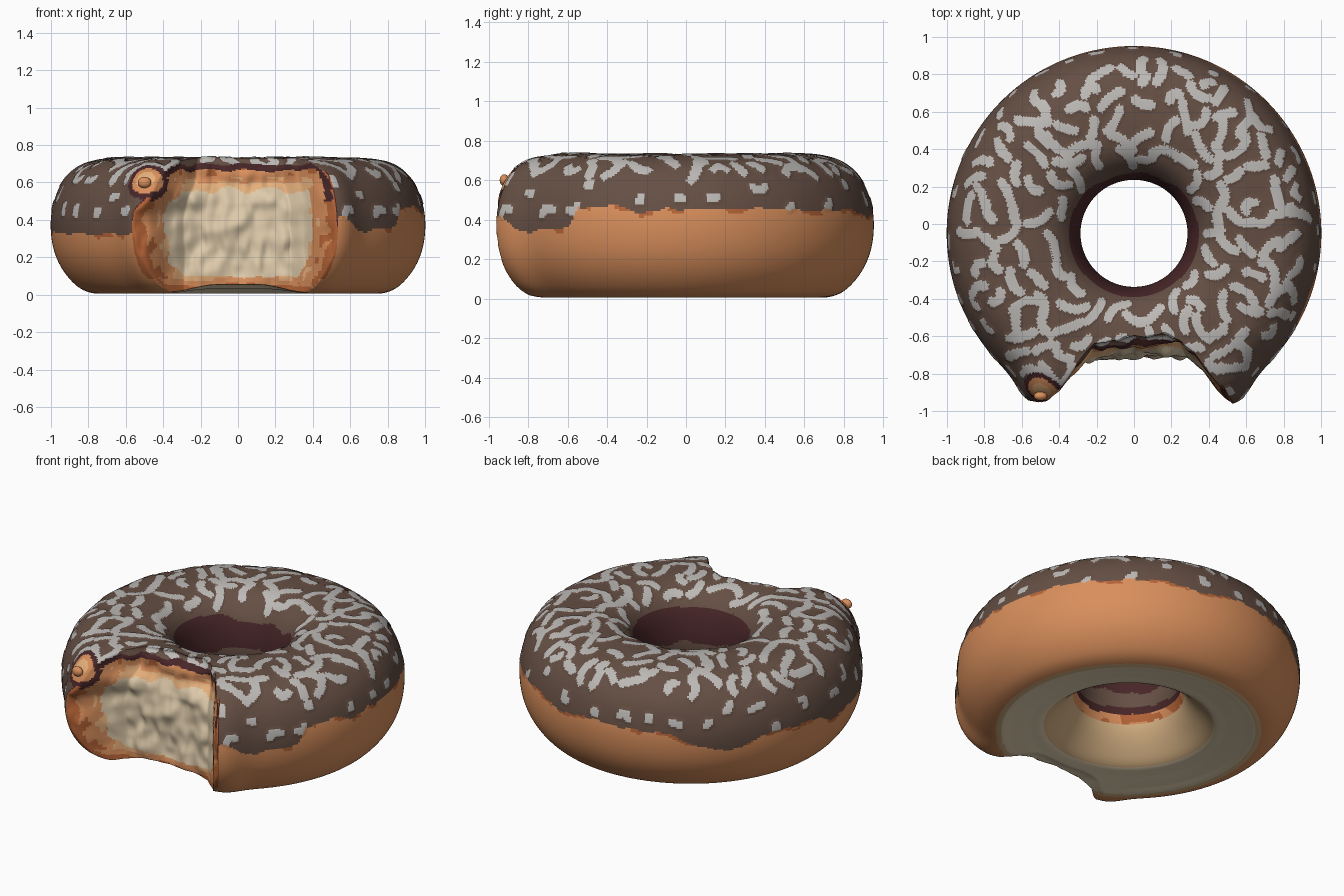
import bpy, bmesh, math, random
from mathutils import Vector, noise, kdtree

if "Cube" in bpy.data.objects:
    bpy.data.objects.remove(bpy.data.objects["Cube"])

random.seed(4)


def lin(c):
    c /= 255
    return c / 12.92 if c <= 0.04045 else ((c + 0.055) / 1.055) ** 2.4


PALETTE = [("chocolate", (101, 79, 68)), ("sprinkle grey", (188, 185, 182)),
           ("dark chocolate", (72, 38, 40)), ("golden crust", (217, 143, 92)),
           ("dark crust", (182, 100, 55)), ("light crust", (238, 182, 128)),
           ("cream crumb", (222, 202, 170)), ("pale base", (230, 212, 180)),
           ("tan inner base", (214, 178, 132))]
CHOC, SPRINKLE, DARK, CRUST, DCRUST, LCRUST, CREAM, BASE, TAN = range(9)


def interp(pts, x):
    if x <= pts[0][0]:
        return pts[0][1]
    for (x0, y0), (x1, y1) in zip(pts, pts[1:]):
        if x <= x1:
            return y0 + (y1 - y0) * (x - x0) / (x1 - x0)
    return pts[-1][1]


def smooth(t):
    t = max(0.0, min(1.0, t))
    return t * t * (3 - 2 * t)


# Ring cross-section (radius, height), smoothed and evenly resampled
CTRL = [(1.0, .33), (.995, .45), (.957, .57), (.888, .66), (.785, .713), (.62, .732), (.49, .722),
        (.4, .682), (.335, .605), (.3, .51), (.286, .4), (.3, .3), (.34, .2), (.41, .11),
        (.49, .045), (.58, .03), (.68, .015), (.76, .006), (.847, .036), (.925, .115), (.977, .215)]


def closed_profile(ctrl, count):
    n, dense = len(ctrl), []
    for i in range(n):
        p = [Vector(ctrl[(i + j) % n]) for j in (-1, 0, 1, 2)]
        for s in range(20):
            t = s / 20
            dense.append(0.5 * (2 * p[1] + (p[2] - p[0]) * t
                         + (2 * p[0] - 5 * p[1] + 4 * p[2] - p[3]) * t * t
                         + (3 * p[1] - p[0] - 3 * p[2] + p[3]) * t ** 3))
    dense.append(dense[0])
    run = [0.0]
    for a, b in zip(dense, dense[1:]):
        run.append(run[-1] + (b - a).length)
    rs = [(l, d.x) for l, d in zip(run, dense)]
    zs = [(l, d.y) for l, d in zip(run, dense)]
    return [(interp(rs, run[-1] * k / count), interp(zs, run[-1] * k / count))
            for k in range(count)]


# Bite outline: angle from the front (degrees, + is right) against radius
BITE = [(-34, 1.3), (-32, 1.04), (-29, .95), (-27, .84), (-23, .72), (-15, .66), (0, .635),
        (15, .655), (23, .69), (26.5, .78), (28, .92), (30, 1.02), (32, 1.3)]
# Lower edge of the icing around the outside
DRIP = [(33, .42), (40, .33), (57, .35), (60, .455), (75, .46), (80, .435), (95, .46), (115, .45),
        (135, .44), (150, .45), (165, .42), (180, .44), (210, .41), (218, .34), (228, .31),
        (236, .35), (245, .38), (258, .38), (270, .33), (315, .32), (328, .33), (332, .42)]


def bite_radius(a, z):
    if abs(a) > 36:
        return 9
    s = smooth((z - .42) / .16)
    r = interp(BITE, a * (1 + .15 * s) if a < 0 else a)
    r += .02 - .065 * smooth((z - .48) / .14) - .04 * smooth((z - .67) / .06)
    x = r * math.radians(a)
    low = .3 + .7 * smooth((z - .03) / .1)
    r += low * .032 * noise.noise(Vector((x * 8, 3.3, z * 6)))
    r += low * .02 * noise.noise(Vector((x * 15, 8.1, z * 12)))
    return r


CY = -.05
M, NF, NR = 205, 220, 420
profile = closed_profile(CTRL, M)
angles = [-36 + 72 * i / NF for i in range(NF)] + [36 + 288 * i / NR for i in range(NR)]
N = len(angles)

# Ring body with the bite pressed into the front
bm = bmesh.new()
verts, depth = [], []
for a in angles:
    rad = math.radians(a)
    sa = a if a < 180 else a - 360
    bulge = .055 * math.exp(-((abs(sa) - 32) / 7) ** 2)
    front = math.exp(-(sa / 24) ** 4)
    dx, dy = math.sin(rad), -math.cos(rad)
    for r, z in profile:
        full = r * (1 + bulge * smooth((r - .6) / .3))
        lump = noise.noise(Vector((dx * r * 5, dy * r * 5, z * 5)))
        z2 = z + .008 * lump * smooth((z - .5) / .2)
        rb = bite_radius(sa, z)
        cut = full - rb
        if cut > 0:
            full = max(rb, .5)
        # underside lifts towards the bite
        z2 = max(z2, .055 * front * smooth((full - .48) / .18))
        verts.append(bm.verts.new((dx * full, CY + dy * full, z2)))
        depth.append(cut)


def pick_colour(c, d):
    x, y, z = c.x, c.y - CY, c.z
    r = math.hypot(x, y)
    a = math.degrees(math.atan2(x, -y)) % 360
    n = noise.noise(c * 9)
    line = interp(DRIP, a) if 33 < a < 332 else .42
    line += .025 * noise.noise(c * 6) + .012 * noise.noise(c * 15)
    # torn patch in the icing beside the bite
    e = (c - Vector((-.49, -.88, .61))).length + .02 * n
    if e < .115:
        return LCRUST if e < .05 else CRUST if e < .085 else DARK if z > .5 else DCRUST
    if d > .004:                                    # torn bite wall
        if z > .695 + .02 * n:
            return CHOC
        m = min(.69 - z, d * .55, (z - .03) * 1.4) + .022 * n
        if m < .024:
            return DARK if z > .5 else DCRUST
        if m < .06:
            return DCRUST if n > .2 else CRUST
        if m < .095:
            return CRUST if n > -.05 else LCRUST
        if z > .56 + .04 * n:
            return LCRUST
        return CREAM
    if d > -.06 and r > .75 and .08 < z < .66:      # rim of the bite
        return DARK if z > .36 and d < -.025 else DCRUST
    if r < .5 and z < .5:                           # inside of the hole
        if z < .235 + .01 * n:
            return TAN
        if z < .285 + .01 * n:
            return DCRUST if n > .1 else CRUST
        if z < .325 + .01 * n:
            return DARK
        if z < .42 + .03 * n:
            return CHOC
        return DARK
    if r < .355 + .02 * n - .03 * y / r and z < .62:
        return DARK
    if z < .1 and r < .745:
        return BASE
    if z < .1 and r < .78:
        return TAN
    if z > line:
        return CHOC
    return DCRUST if z > line - .02 and n > .15 else CRUST


for i in range(N):
    for k in range(M):
        ids = [i * M + k, ((i + 1) % N) * M + k,
               ((i + 1) % N) * M + (k + 1) % M, i * M + (k + 1) % M]
        f = bm.faces.new([verts[j] for j in ids])
        f.material_index = pick_colour(f.calc_center_median(), sum(depth[j] for j in ids) / 4)
        f.smooth = True
bmesh.ops.recalc_face_normals(bm, faces=bm.faces[:])
bm.normal_update()
bm.faces.ensure_lookup_table()

# Sprinkles: short rounded strokes scattered over the icing, slightly raised
icing = [f for f in bm.faces if f.material_index == CHOC]
centres = [f.calc_center_median() for f in icing]
kd = kdtree.KDTree(len(icing))
for i, c in enumerate(centres):
    kd.insert(c, i)
kd.balance()
placed, raised = [], set()
for _ in range(6000):
    i = random.randrange(len(icing))
    c, nrm = centres[i], icing[i].normal
    r = math.hypot(c.x, c.y - CY)
    if r < .4 or c.z < .42:
        continue
    gap = .1 if c.z > .64 else .15
    if any((c - p).length < gap for p in placed):
        continue
    placed.append(c)
    d = nrm.cross(Vector((random.uniform(-1, 1), random.uniform(-1, 1), random.uniform(-1, 1))))
    d.normalize()
    half = random.uniform(.03, .078) if c.z > .64 else random.uniform(.005, .045)
    bend = nrm.cross(d) * random.uniform(-.03, .03)
    for s in range(-8, 9):
        t = s / 8
        p = kd.find(c + d * half * t + bend * t * t)[0]
        for _, j, _ in kd.find_range(p, .0235 if c.z > .64 else .021):
            icing[j].material_index = SPRINKLE
            raised.update(icing[j].verts)
for v in raised:
    v.co += v.normal * .004
for v in bm.verts:
    v.co.z = max(v.co.z, 0)

mesh = bpy.data.meshes.new("bitten_ring")
bm.to_mesh(mesh)
bm.free()
for name, rgb in PALETTE:
    m = bpy.data.materials.new(name)
    m.diffuse_color = (*[lin(v) for v in rgb], 1)
    m.use_nodes = True
    m.node_tree.nodes["Principled BSDF"].inputs["Base Color"].default_value = m.diffuse_color
    mesh.materials.append(m)
ring = bpy.data.objects.new("bitten_ring", mesh)
bpy.context.collection.objects.link(ring)

# Loose crumb on the torn edge
bpy.ops.mesh.primitive_ico_sphere_add(subdivisions=3, radius=.03, location=(-.50, -.92, .6))
crumb = bpy.context.object
crumb.name = "crumb"
crumb.scale = (1.2, .8, 1)
crumb.data.materials.append(mesh.materials[CRUST])
bpy.ops.object.shade_smooth_by_angle()
